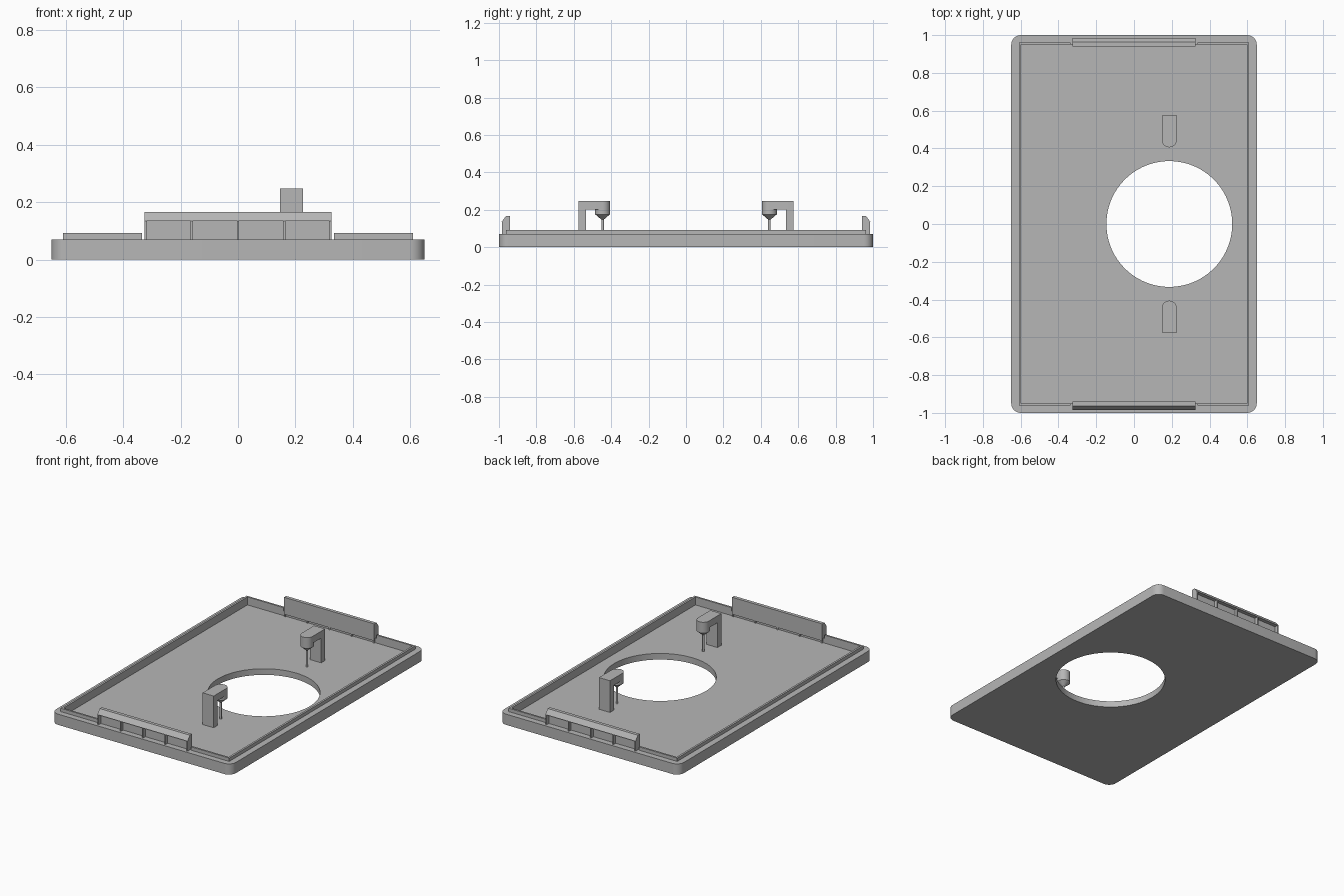
import bpy, bmesh, math
from mathutils import Vector

if "Cube" in bpy.data.objects:
    bpy.data.objects.remove(bpy.data.objects["Cube"])

grey = bpy.data.materials.new("plain grey")
grey.use_nodes = True
colour = (0.47, 0.47, 0.47, 1)
grey.diffuse_color = colour
grey.node_tree.nodes["Principled BSDF"].inputs["Base Color"].default_value = colour


def finish(name, bm):
    bmesh.ops.recalc_face_normals(bm, faces=bm.faces[:])
    mesh = bpy.data.meshes.new(name)
    bm.to_mesh(mesh)
    bm.free()
    mesh.materials.append(grey)
    obj = bpy.data.objects.new(name, mesh)
    bpy.context.collection.objects.link(obj)
    return obj


def prism(name, outline, start, end, along="z"):
    """Extrude a closed outline: (x, y) along z, or (y, z) along x."""
    bm = bmesh.new()
    place = (lambda a, b: (a, b, start)) if along == "z" else (lambda a, b: (start, a, b))
    face = bm.faces.new([bm.verts.new(place(a, b)) for a, b in outline])
    new = bmesh.ops.extrude_face_region(bm, geom=[face])["geom"]
    step = Vector((0, 0, end - start)) if along == "z" else Vector((end - start, 0, 0))
    bmesh.ops.translate(bm, vec=step, verts=[v for v in new if isinstance(v, bmesh.types.BMVert)])
    return finish(name, bm)


def rect(x0, x1, y0, y1):
    return [(x0, y0), (x1, y0), (x1, y1), (x0, y1)]


def arc(cx, cy, r, a0, a1, n):
    return [(cx + r * math.cos(a0 + (a1 - a0) * i / n),
             cy + r * math.sin(a0 + (a1 - a0) * i / n)) for i in range(n + 1)]


def lathe(name, profile, x, y, sides=32):
    bm = bmesh.new()
    verts = [bm.verts.new((x + r, y, z)) for r, z in profile]
    edges = [bm.edges.new(pair) for pair in zip(verts, verts[1:])]
    bmesh.ops.spin(bm, geom=verts + edges, cent=(x, y, 0), axis=(0, 0, 1),
                   angle=math.tau, steps=sides)
    bmesh.ops.remove_doubles(bm, verts=bm.verts[:], dist=0.0002)
    return finish(name, bm)


def activate(obj):
    bpy.ops.object.select_all(action="DESELECT")
    obj.select_set(True)
    bpy.context.view_layer.objects.active = obj


def cut(obj, cutter):
    mod = obj.modifiers.new("cut", "BOOLEAN")
    mod.operation, mod.solver, mod.object = "DIFFERENCE", "EXACT", cutter
    activate(obj)
    bpy.ops.object.modifier_apply(modifier=mod.name)
    bpy.data.objects.remove(cutter)


def smooth(obj):
    activate(obj)
    bpy.ops.object.shade_smooth_by_angle(angle=math.radians(30))


FLOOR, RIM, LIP = 0.04, 0.07, 0.092
CX = 0.187          # centre line of the hole and the posts
q = math.pi / 2

# Tray: rounded plate with a shallow pocket and a round opening
corners = []
for i, (sx, sy) in enumerate([(1, 1), (-1, 1), (-1, -1), (1, -1)]):
    corners += arc(sx * 0.6, sy * 0.95, 0.05, i * q, (i + 1) * q, 8)
tray = prism("tray", corners, 0, RIM)
cut(tray, prism("pocket_cutter", rect(-0.597, 0.597, -0.95, 0.95), FLOOR, 0.2))
cut(tray, prism("hole_cutter", arc(CX, 0, 0.333, 0, math.tau, 96)[:-1], -0.1, 0.2))
smooth(tray)

# Raised lip around the pocket, open where the clips stand
lip = prism("lip", [(0.335, 0.962), (0.61, 0.962), (0.61, -0.962), (0.335, -0.962),
                    (0.335, -0.95), (0.597, -0.95), (0.597, 0.95), (0.335, 0.95)], RIM, LIP)
lip.modifiers.new("mirror", "MIRROR")

for side, s in (("front", -1), ("back", 1)):
    # Snap clip: wall with a sloped bead on its outer side
    clip = [(0.941, 0.055), (0.962, 0.055), (0.962, 0.135),
            (0.986, 0.135), (0.963, 0.166), (0.941, 0.166)]
    prism(side + "_clip", [(s * y, z) for y, z in clip], -0.326, 0.326, "x")

    # Ribs under the bead
    for i in range(5):
        x = -0.322 + 0.161 * i
        prism(f"{side}_clip_rib_{i + 1}", rect(x - 0.004, x + 0.004, s * 0.942, s * 0.985),
              FLOOR, 0.136)

    # Bracket: leg, round-ended arm, and a conical tip with a thin pin
    prism(side + "_leg", rect(CX - 0.04, CX + 0.04, s * 0.535, s * 0.575), FLOOR, 0.202)
    arm = [(CX + 0.04, 0.575), (CX - 0.04, 0.575)] + arc(CX, 0.446, 0.04, math.pi, math.tau, 16)
    smooth(prism(side + "_arm", [(x, s * y) for x, y in arm], 0.202, 0.247))
    smooth(lathe(side + "_pin", [(0.04, 0.202), (0.04, 0.176), (0.007, 0.148), (0.007, FLOOR)],
                 CX, s * 0.446))
